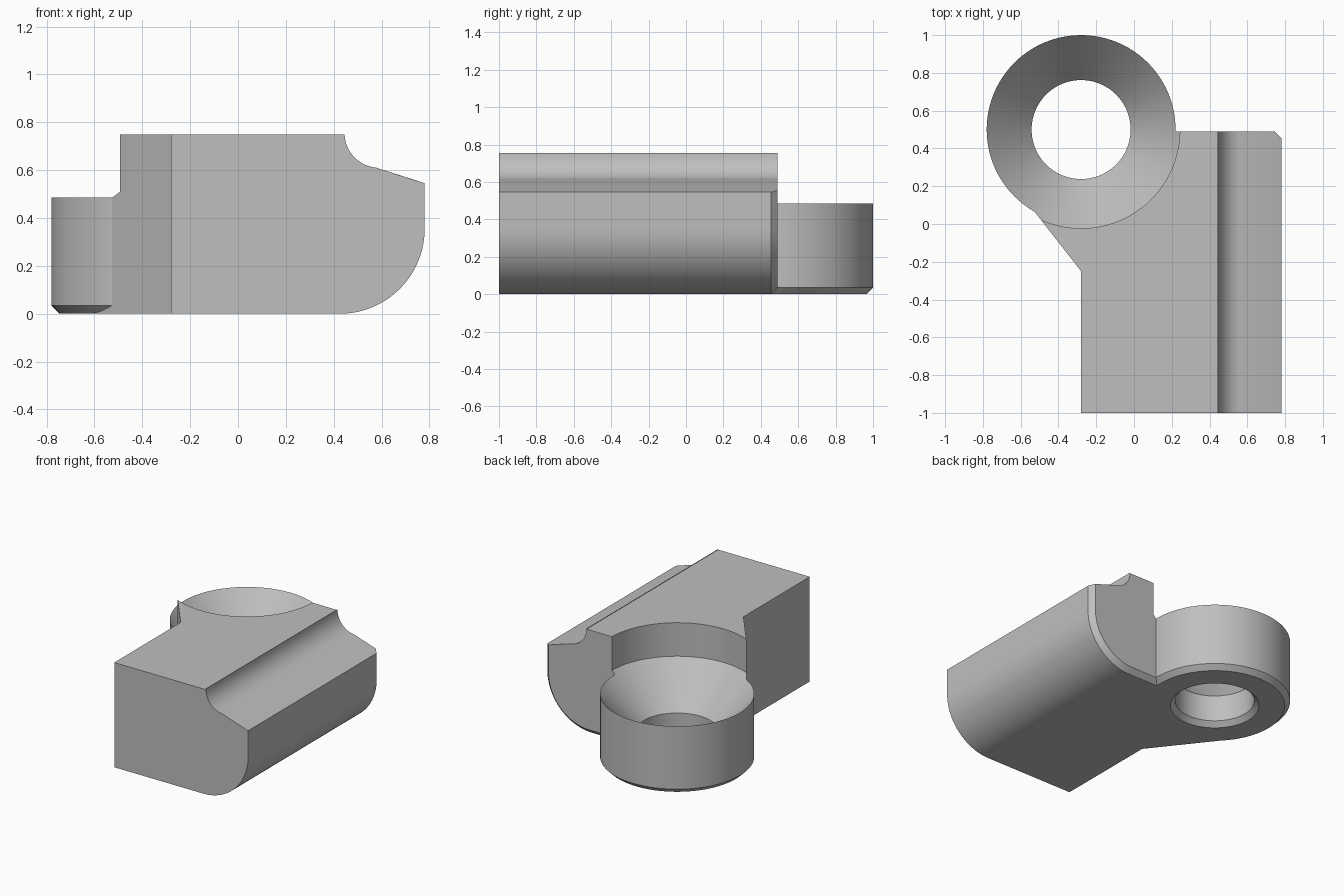
import bpy, bmesh
from math import sin, cos, pi

if "Cube" in bpy.data.objects:
    bpy.data.objects.remove(bpy.data.objects["Cube"], do_unlink=True)

RING = (-0.28, 0.5)      # axis of the ring
CHAMFER = 0.035
STEPS = 96

grey = bpy.data.materials.new("plain grey")
grey.use_nodes = True
grey.diffuse_color = (0.52, 0.52, 0.52, 1)
grey.node_tree.nodes["Principled BSDF"].inputs["Base Color"].default_value = grey.diffuse_color


def loft(name, loops, closed=False):
    """Skin a solid through matching loops of points."""
    bm = bmesh.new()
    rows = [[bm.verts.new(p) for p in loop] for loop in loops]
    n = len(rows[0])
    for a, b in zip(rows, rows[1:]):
        for i in range(n):
            j = (i + 1) % n
            bm.faces.new((a[i], a[j], b[j], b[i]))
    bm.faces.new(rows[0][::-1])
    bm.faces.new(rows[-1])
    bmesh.ops.recalc_face_normals(bm, faces=bm.faces)
    mesh = bpy.data.meshes.new(name)
    bm.to_mesh(mesh)
    bm.free()
    obj = bpy.data.objects.new(name, mesh)
    bpy.context.collection.objects.link(obj)
    mesh.materials.append(grey)
    return obj


def turned(name, profile):
    """Solid of revolution about the ring axis from (radius, z) points."""
    return loft(name, [[(RING[0] + r * cos(2 * pi * i / STEPS),
                         RING[1] + r * sin(2 * pi * i / STEPS), z)
                        for i in range(STEPS)] for r, z in profile])


def arc(cx, cz, r, start, end, steps):
    return [(cx + r * cos(start + (end - start) * i / steps),
             cz + r * sin(start + (end - start) * i / steps)) for i in range(steps + 1)]


def section(y, inset):
    """Block cross-section, with its bottom and rounded side pulled in."""
    side = 0.78 - inset
    pts = [(-0.65, inset)]
    pts += arc(0.425, 0.355, 0.355 - inset, -pi / 2, 0, 24)
    pts += [(side, 0.545 + inset * 0.34)]
    pts += arc(0.59, 0.755, 0.145, pi * 1.47, pi, 14)
    pts += [(0.445, 0.75), (-0.65, 0.75)]
    return [(x, y, z) for x, z in pts]


def combine(target, tool, operation):
    tool.hide_render = True
    mod = target.modifiers.new(operation.lower(), 'BOOLEAN')
    mod.operation, mod.object, mod.solver = operation, tool, 'EXACT'
    bpy.context.view_layer.objects.active = target
    bpy.ops.object.modifier_apply(modifier=mod.name)
    bpy.data.objects.remove(tool, do_unlink=True)


# Long block with rounded underside, top groove and chamfered back edge
body = loft("clamp_body", [section(-1, 0), section(0.49 - CHAMFER, 0), section(0.49, CHAMFER)])

# Trim the left side to a straight wall and a diagonal web
outline = [(-2, -2), (-0.28, -2), (-0.28, -0.25), (-0.66, 0.236), (-2, 0.236)]
combine(body, loft("side_cutter", [[(x, y, z) for x, y in outline] for z in (-1, 2)]),
        'DIFFERENCE')

# Ring with chamfered foot
combine(body, turned("ring", [(0.5 - CHAMFER, 0), (0.5, CHAMFER), (0.5, 0.6)]), 'UNION')

# Bore, countersink and clearance recess
combine(body, turned("bore_cutter", [(0.335, -0.04), (0.295, 0), (0.262, CHAMFER), (0.262, 0.225),
                                     (0.5, 0.485), (0.523, 0.51), (0.523, 1)]), 'DIFFERENCE')

# Smooth the curved walls, keep the edges crisp
bpy.ops.object.select_all(action='DESELECT')
body.select_set(True)
bpy.context.view_layer.objects.active = body
bpy.ops.object.shade_smooth_by_angle(angle=pi / 9)
